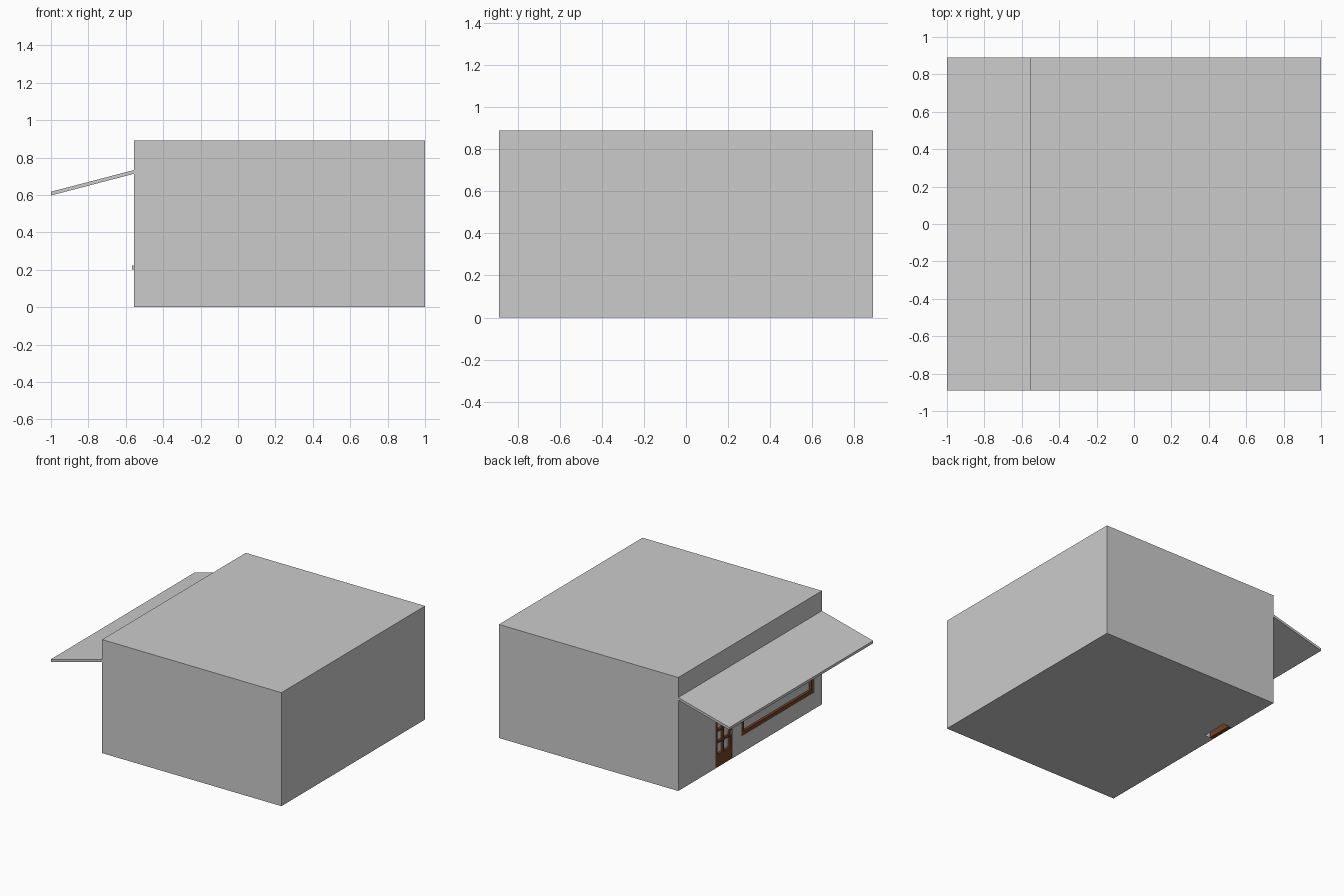
import bpy, bmesh

if "Cube" in bpy.data.objects:
    bpy.data.objects.remove(bpy.data.objects["Cube"])

WALL_X = -0.556   # outer plane of the shop front
HALF_Y = 0.89
HEIGHT = 0.89

brown = bpy.data.materials.new("dark_wood")
brown.diffuse_color = (0.16, 0.055, 0.018, 1)
brown.use_nodes = True
brown.node_tree.nodes["Principled BSDF"].inputs["Base Color"].default_value = brown.diffuse_color


def prism(name, profile, y0, y1, mat=None):
    """Extrude an x/z profile along y."""
    bm = bmesh.new()
    face = bm.faces.new([bm.verts.new((x, y0, z)) for x, z in profile])
    res = bmesh.ops.extrude_face_region(bm, geom=[face])
    verts = [v for v in res["geom"] if isinstance(v, bmesh.types.BMVert)]
    bmesh.ops.translate(bm, verts=verts, vec=(0, y1 - y0, 0))
    bmesh.ops.recalc_face_normals(bm, faces=bm.faces)
    mesh = bpy.data.meshes.new(name)
    bm.to_mesh(mesh)
    bm.free()
    ob = bpy.data.objects.new(name, mesh)
    bpy.context.collection.objects.link(ob)
    if mat:
        mesh.materials.append(mat)
    return ob


def box(name, x0, x1, y0, y1, z0, z1, mat=None):
    return prism(name, [(x0, z0), (x1, z0), (x1, z1), (x0, z1)], y0, y1, mat)


def cut_recess(target, name, y0, y1, z0, z1):
    cutter = box(name, WALL_X - 0.05, WALL_X + 0.08, y0, y1, z0, z1)
    mod = target.modifiers.new(name, 'BOOLEAN')
    mod.operation = 'DIFFERENCE'
    mod.solver = 'EXACT'
    mod.object = cutter
    cutter.hide_render = True
    cutter.hide_set(True)
    return cutter


def frame(name, y0, y1, z0, z1, w, bottom):
    """Four wooden bars around an opening, with a pane set behind the face."""
    xf, xb = WALL_X + 0.001, WALL_X + 0.032
    box(name + "_sill", xf, xb, y0, y1, z0, z0 + bottom, brown)
    box(name + "_head", xf, xb, y0, y1, z1 - w, z1, brown)
    for side, ya in (("left", y1 - w), ("right", y0)):
        box(f"{name}_{side}_stile", xf, xb, ya, ya + w, z0 + bottom, z1 - w, brown)
    box(name + "_pane", WALL_X + 0.020, WALL_X + 0.025,
        y0 + w, y1 - w, z0 + bottom, z1 - w)


# Building block with recesses for door and window
building = box("building", WALL_X, 1.0, -HALF_Y, HALF_Y, 0, HEIGHT)
D = (0.22, 0.43, 0.0, 0.49)
W = (-0.79, 0.105, 0.13, 0.49)
cut_recess(building, "door_cutter", D[0], D[1], -0.1, D[3])
cut_recess(building, "window_cutter", *W)

# Sloping awning over the shop front
prism("awning", [(-1.0, 0.597), (WALL_X, 0.713), (WALL_X, 0.733), (-1.0, 0.617)],
      -HALF_Y, HALF_Y)

# Window and door frames
frame("window", *W, 0.03, 0.03)
frame("door", *D, 0.025, 0.10)

# Glazing bars of the door
bx0, bx1 = WALL_X + 0.003, WALL_X + 0.03
yc = (D[0] + D[1]) / 2
box("door_vertical_bar", bx0, bx1, yc - 0.008, yc + 0.008, 0.10, 0.465, brown)
for i in range(1, 4):
    z = 0.10 + i * 0.365 / 4
    box(f"door_cross_bar_{i}", bx0, bx1, D[0] + 0.025, D[1] - 0.025,
        z - 0.008, z + 0.008, brown)

# Door handle
box("door_handle", WALL_X - 0.010, WALL_X + 0.003, 0.226, 0.244, 0.20, 0.222)
